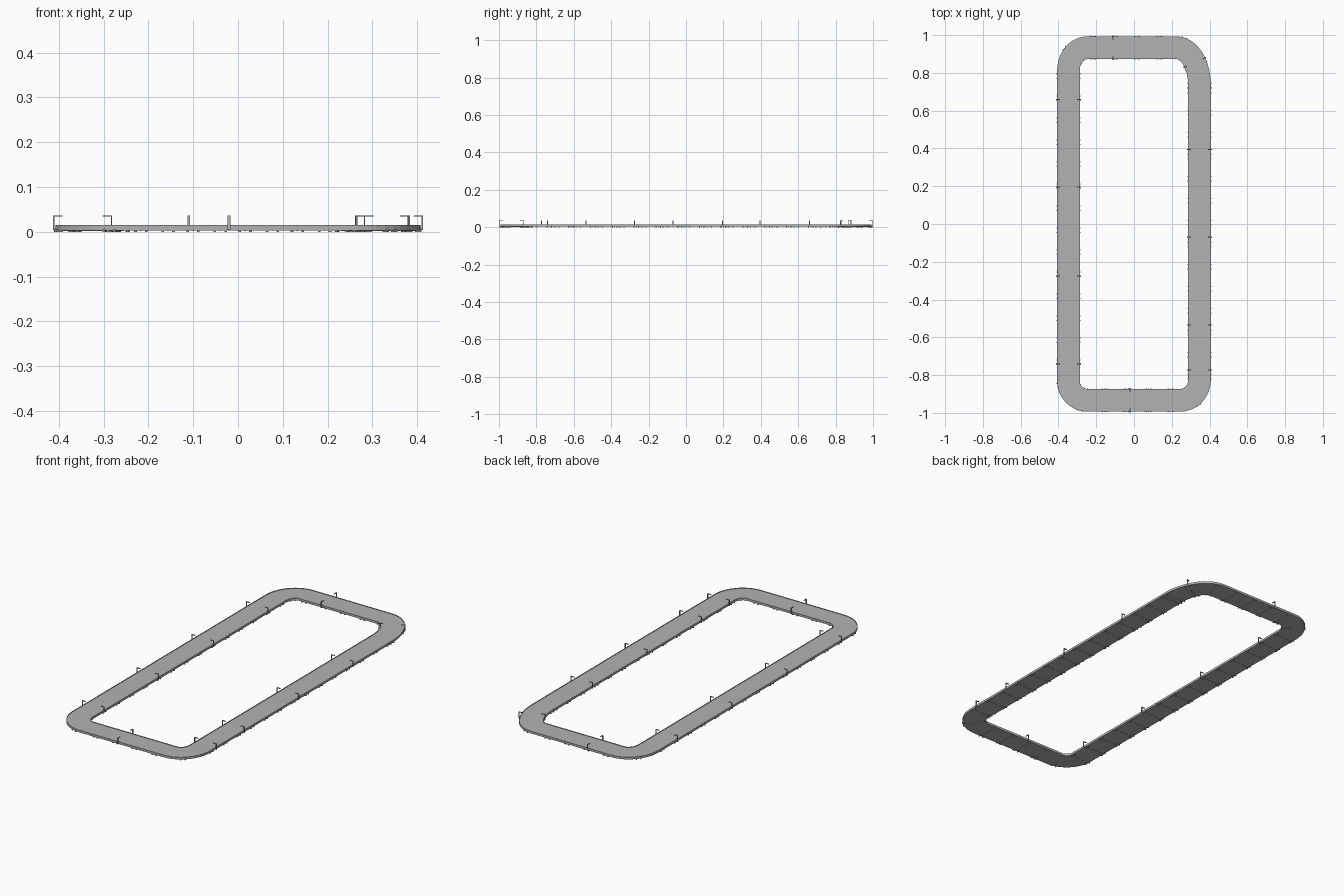
import bpy, bmesh, math
from mathutils import Vector

if "Cube" in bpy.data.objects:
    bpy.data.objects.remove(bpy.data.objects["Cube"])


def material(name, v):
    m = bpy.data.materials.new(name)
    m.diffuse_color = (v, v, v, 1)
    m.use_nodes = True
    m.node_tree.nodes["Principled BSDF"].inputs["Base Color"].default_value = m.diffuse_color
    return m


BELT = material("belt grey", 0.45)
METAL = material("tray grey", 0.45)


def finish(bm, name, mat):
    bmesh.ops.recalc_face_normals(bm, faces=bm.faces)
    me = bpy.data.meshes.new(name)
    bm.to_mesh(me)
    bm.free()
    ob = bpy.data.objects.new(name, me)
    bpy.context.collection.objects.link(ob)
    me.materials.append(mat)
    return ob


# centre line of the loop: (point, outward normal); corners are elliptical arcs
X, Y = 0.347, 0.933
path = []
for sx, sy, rx, ry in ((1, 1, .12, .2), (-1, 1, .1, .12), (-1, -1, .1, .1), (1, -1, .1, .11)):
    arc = []
    for i in range(13):
        a = math.pi / 2 * i / 12
        p = Vector((sx * (X - rx + rx * math.cos(a)), sy * (Y - ry + ry * math.sin(a)), 0))
        n = Vector((sx * math.cos(a) / rx, sy * math.sin(a) / ry, 0)).normalized()
        arc.append((p, n))
    path += arc if sx * sy > 0 else arc[::-1]


def sweep(name, profile, mat):
    bm = bmesh.new()
    rings = [[bm.verts.new(p + n * o + Vector((0, 0, z))) for o, z in profile] for p, n in path]
    k = len(profile)
    for i, r in enumerate(rings):
        q = rings[(i + 1) % len(rings)]
        for j in range(k):
            bm.faces.new((r[j], r[(j + 1) % k], q[(j + 1) % k], q[j]))
    return finish(bm, name, mat)


def box(bm, p, n, o0, o1, half, z0, z1):
    # block spanning offsets o0..o1 along n, and +-half along the path
    t = Vector((-n.y, n.x, 0))
    v = [bm.verts.new(p + n * o + t * s + Vector((0, 0, z)))
         for z in (z0, z1) for o, s in ((o0, -half), (o1, -half), (o1, half), (o0, half))]
    for f in ((0, 1, 2, 3), (4, 5, 6, 7), (0, 1, 5, 4), (1, 2, 6, 5), (2, 3, 7, 6), (3, 0, 4, 7)):
        bm.faces.new([v[i] for i in f])


# tray with low rims and the belt lying in it
W = 0.060
sweep("tray", [(-W, .003), (W, .003), (W, .015), (W - .003, .015), (W - .003, .008),
               (-W + .003, .008), (-W + .003, .015), (-W, .015)], METAL)
sweep("belt", [(-W + .003, .008), (W - .003, .008), (W - .003, .0125), (-W + .003, .0125)], BELT)

# joint straps below the tray, evenly spaced around the loop
bm = bmesh.new()
pts = path + path[:1]
step, run = 0.1165, 0.0
for (p, n), (q, m) in zip(pts, pts[1:]):
    d = (q - p).length
    while run < d:
        c = p.lerp(q, run / d)
        nn = n.lerp(m, run / d).normalized()
        box(bm, c, nn, -W - .001, W + .001, .0015, .002, .0045)
        for s in (-1, 1):
            t = Vector((-nn.y, nn.x, 0)) * .012 * s
            for e in (-1, 1):
                box(bm, c + t, nn * e, W - .012, W + .003, .003, 0, .005)
        run += step
    run -= d
finish(bm, "joint_straps", METAL)

# pairs of hooked brackets facing each other over the belt
stations = [(Vector((-X, y, 0)), Vector((-1, 0, 0))) for y in (.66, .195, -.275, -.74)]
stations += [(Vector((X, y, 0)), Vector((1, 0, 0))) for y in (.395, -.07, -.535, -.773)]
stations += [(Vector((-.11, Y, 0)), Vector((0, 1, 0))), (Vector((-.02, -Y, 0)), Vector((0, -1, 0)))]
stations.append(path[5])
bm = bmesh.new()
for p, n in stations:
    for e in (-1, 1):
        box(bm, p, n * e, W + .003, W + .006, .003, .004, .037)
        box(bm, p, n * e, W - .015, W + .006, .003, .0345, .037)
        box(bm, p, n * e, W - .002, W + .006, .003, .004, .007)
finish(bm, "guide_brackets", METAL)
